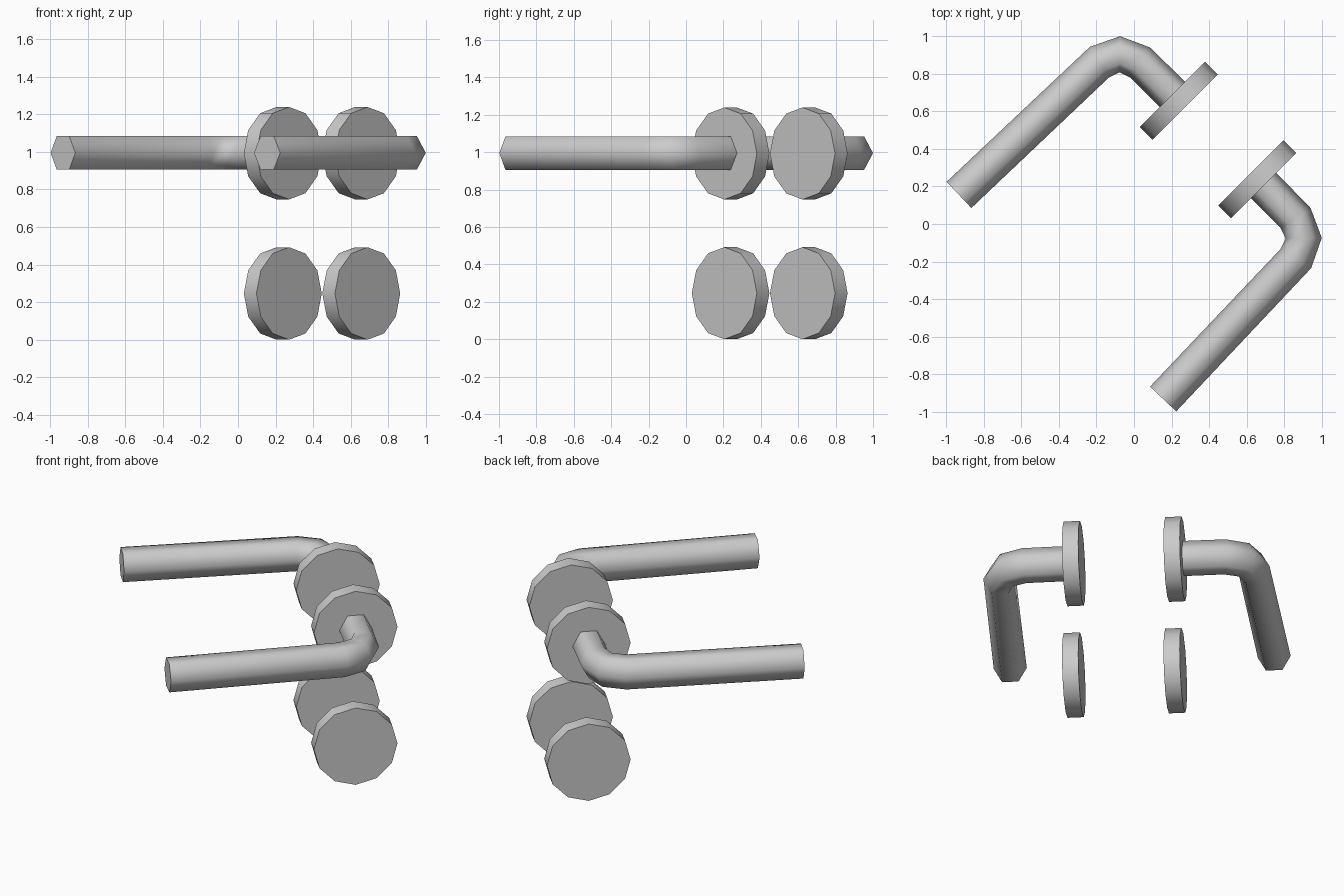
import bpy, bmesh
from math import cos, sin, pi, radians
from mathutils import Vector

if "Cube" in bpy.data.objects:
    bpy.data.objects.remove(bpy.data.objects["Cube"])

GRIP_Z = 0.995        # height of the lever axis
UP = Vector((0, 0, 1))


def sweep(name, path, sides, half_w, half_h, swap):
    """Sweep a polygon section along a flat path; swap mirrors it across x = y."""
    bm = bmesh.new()
    pts = [Vector(p) for p in path]
    rings = []
    for i, p in enumerate(pts):
        before = (p - pts[i - 1]).normalized() if i else Vector((0, 0, 0))
        after = (pts[i + 1] - p).normalized() if i < len(pts) - 1 else Vector((0, 0, 0))
        side = (before + after).normalized().cross(UP)
        ring = []
        for k in range(sides):
            a = 2 * pi * k / sides
            co = p + side * (cos(a) * half_w) + UP * (sin(a) * half_h)
            ring.append(bm.verts.new((co.y, co.x, co.z) if swap else co))
        rings.append(ring)
    for a, b in zip(rings, rings[1:]):
        for k in range(sides):
            n = (k + 1) % sides
            bm.faces.new((a[k], a[n], b[n], b[k]))
    bm.faces.new(rings[0])
    bm.faces.new(rings[-1])
    bmesh.ops.recalc_face_normals(bm, faces=bm.faces)
    mesh = bpy.data.meshes.new(name)
    bm.to_mesh(mesh)
    bm.free()
    obj = bpy.data.objects.new(name, mesh)
    bpy.context.collection.objects.link(obj)
    bpy.context.view_layer.objects.active = obj
    obj.select_set(True)
    bpy.ops.object.shade_smooth_by_angle(angle=radians(65))
    obj.select_set(False)
    return obj


# Lever: long grip, rounded elbow, short neck into the rose
lever_path = [(x, y, GRIP_Z) for x, y in (
    (-0.932, 0.155), (-0.184, 0.862), (-0.075, 0.904),
    (0.032, 0.86), (0.215, 0.68))]

for side, swap in (("back", False), ("front", True)):
    sweep("lever_" + side, lever_path, 6, 0.096, 0.104, swap)
    # Round cover plates: one behind the lever, one for the keyhole below
    for part, z in (("lever_rose", 0.993), ("key_rose", 0.246)):
        plate = [(0.205, 0.69, z), (0.272, 0.623, z)]
        sweep(part + "_" + side, plate, 12, 0.246, 0.246, swap)
